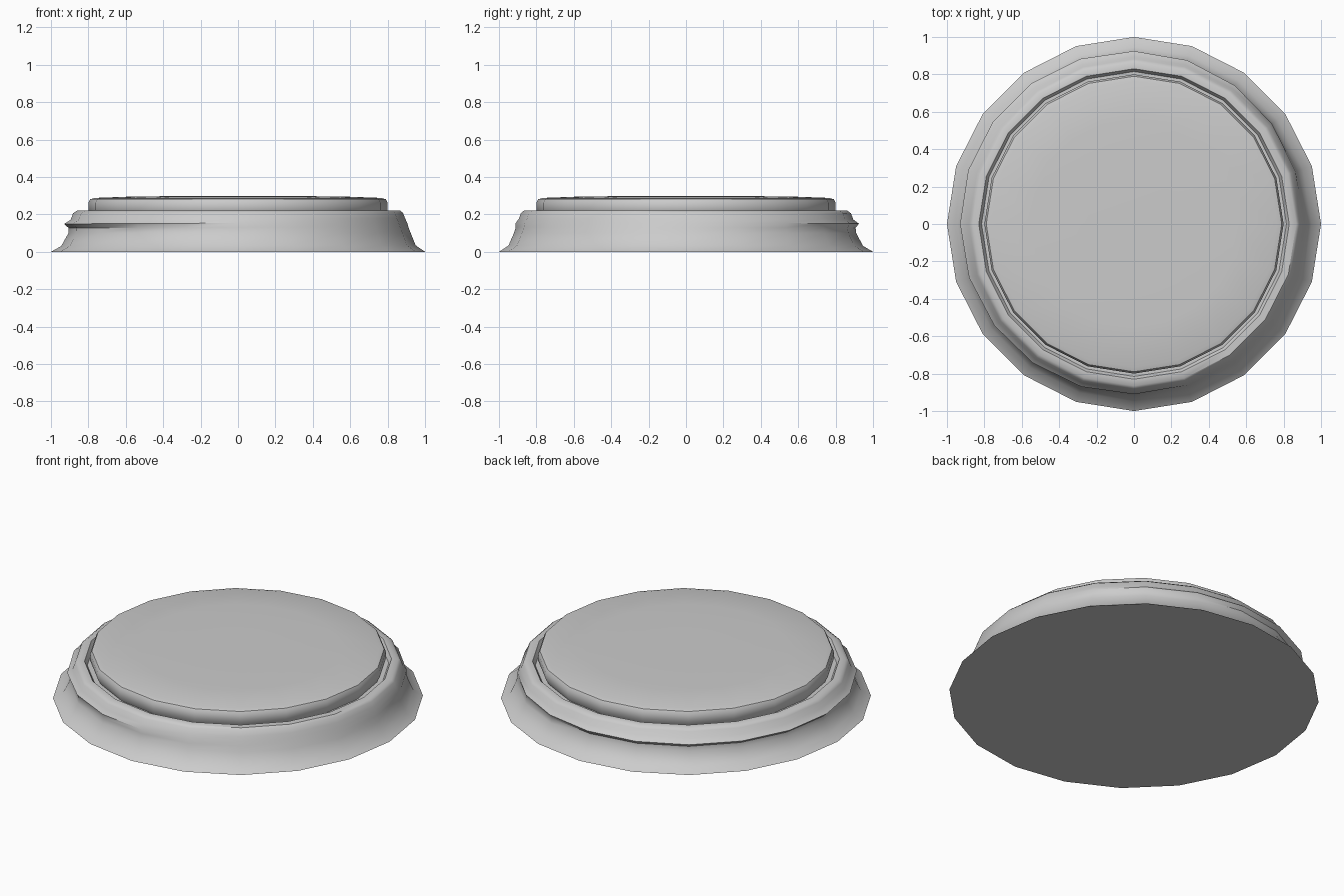
import bpy, bmesh
from math import sin, cos, pi, radians

if "Cube" in bpy.data.objects:
    bpy.data.objects.remove(bpy.data.objects["Cube"])

SIDES = 20


def revolve(name, profile_at, cap_first=False, cap_last=False):
    """Sweep a profile, given per angle, around the z axis."""
    bm = bmesh.new()
    columns = []
    for i in range(SIDES):
        a = 2 * pi * i / SIDES
        columns.append([bm.verts.new((r * cos(a), r * sin(a), z))
                        for r, z in profile_at(a)])
    for i, col in enumerate(columns):
        nxt = columns[(i + 1) % SIDES]
        for j in range(len(col) - 1):
            bm.faces.new((col[j], nxt[j], nxt[j + 1], col[j + 1]))
    if cap_first:
        bm.faces.new([c[0] for c in reversed(columns)])
    if cap_last:
        bm.faces.new([c[-1] for c in columns])
    bmesh.ops.recalc_face_normals(bm, faces=bm.faces)
    mesh = bpy.data.meshes.new(name)
    bm.to_mesh(mesh)
    bm.free()
    obj = bpy.data.objects.new(name, mesh)
    bpy.context.collection.objects.link(obj)
    bpy.ops.object.select_all(action='DESELECT')
    obj.select_set(True)
    bpy.context.view_layer.objects.active = obj
    bpy.ops.object.shade_smooth_by_angle(angle=radians(40))
    return obj


# Plinth: flared foot; its smooth side blends into a lipped, moulded side
smooth = [(1, 0), (.95, .035), (.925, .10), (.912, .13), (.903, .155),
          (.893, .18), (.882, .208), (.868, .22)]
lipped = [(1, 0), (.945, .03), (.905, .10), (.905, .127), (.932, .148),
          (.895, .17), (.882, .205), (.86, .22)]
groove = [(.83, .22), (.815, .195), (.785, .195)]


def plinth_profile(a):
    w = 0.5 - 0.5 * cos(a + radians(30))
    side = [(p[0] + (q[0] - p[0]) * w, p[1] + (q[1] - p[1]) * w)
            for p, q in zip(smooth, lipped)]
    return side + groove


revolve("plinth", plinth_profile, cap_first=True)

# Raised top disc with rounded rim and slightly domed face
disc = [(.785, .195), (.80, .225), (.80, .262), (.79, .281),
        (.765, .288), (.55, .296), (.25, .298)]
revolve("top_disc", lambda a: disc, cap_last=True)
